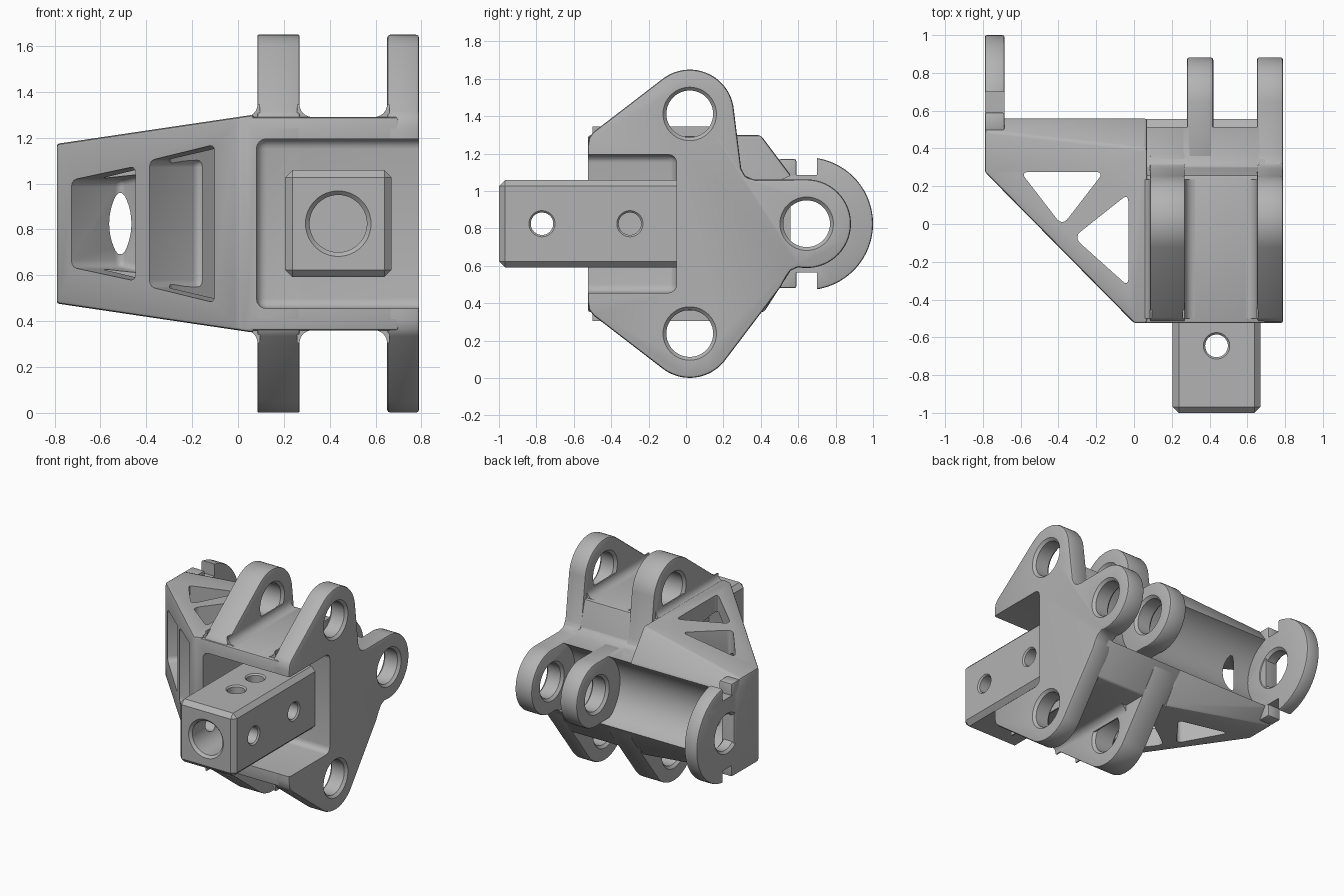
import bpy, bmesh
from math import sin, cos, radians, pi

if "Cube" in bpy.data.objects:
    bpy.data.objects.remove(bpy.data.objects["Cube"], do_unlink=True)

steel = bpy.data.materials.new("cast grey")
steel.use_nodes = True
GREY = (0.45, 0.45, 0.45, 1)
steel.diffuse_color = GREY
steel.node_tree.nodes["Principled BSDF"].inputs["Base Color"].default_value = GREY
parts = []
MID = 0.825                      # height of the symmetry plane
TOP, REAR = (0.02, 1.412), (0.645, MID)
BOTTOM = (0.02, 2 * MID - 1.412)


# ---------- helpers ----------
def along_x(u, v, d): return (d, u, v)
def along_y(u, v, d): return (u, d, v)
def along_z(u, v, d): return (u, v, d)


def bake(obj):
    dg = bpy.context.evaluated_depsgraph_get()
    mesh = bpy.data.meshes.new_from_object(obj.evaluated_get(dg))
    obj.modifiers.clear()
    obj.data = mesh


def bevel(obj, width, segments=2, angle=35):
    m = obj.modifiers.new("bevel", "BEVEL")
    m.width, m.segments, m.angle_limit = width, segments, radians(angle)
    m.limit_method = 'ANGLE'
    bake(obj)


def skin(name, rings):
    """Closed body through matching rings of points."""
    bm = bmesh.new()
    loops = [[bm.verts.new(p) for p in r] for r in rings]
    n = len(loops[0])
    for a, b in zip(loops, loops[1:]):
        for i in range(n):
            bm.faces.new((a[i], a[(i + 1) % n], b[(i + 1) % n], b[i]))
    bm.faces.new(loops[0])
    bm.faces.new(loops[-1])
    bmesh.ops.recalc_face_normals(bm, faces=bm.faces)
    mesh = bpy.data.meshes.new(name)
    bm.to_mesh(mesh)
    bm.free()
    mesh.materials.append(steel)
    obj = bpy.data.objects.new(name, mesh)
    bpy.context.collection.objects.link(obj)
    return obj


def prism(name, pts, place, d0, d1, width=0.0, segments=2):
    obj = skin(name, [[place(u, v, d) for u, v in pts] for d in (d0, d1)])
    if width:
        bevel(obj, width, segments)
    return obj


def box(name, x, y, z, width=0.0, segments=2):
    pts = [(x[0], y[0]), (x[1], y[0]), (x[1], y[1]), (x[0], y[1])]
    return prism(name, pts, along_z, z[0], z[1], width, segments)


def arc(c, r, a0, a1, n=20):
    angles = [radians(a0 + (a1 - a0) * i / n) for i in range(n + 1)]
    return [(c[0] + r * cos(a), c[1] + r * sin(a)) for a in angles]


def circle(c, r, n=48):
    return arc(c, r, 0, 360 - 360 / n, n - 1)


def bore(c, r, place, d0, d1, flare=0.018):
    """Drill cutter with a chamfer at both ends."""
    steps = [(d0 - flare, r + 2 * flare), (d0 + flare, r), (d1 - flare, r), (d1 + flare, r + 2 * flare)]
    return skin("drill", [[place(u, v, d) for u, v in circle(c, q)] for d, q in steps])


def combine(obj, tool, operation='DIFFERENCE'):
    m = obj.modifiers.new("cut", "BOOLEAN")
    m.operation, m.solver, m.object = operation, 'EXACT', tool
    bake(obj)
    bpy.data.objects.remove(tool, do_unlink=True)


def keep(obj):
    parts.append(obj)
    return obj


def pocket():
    return box("pocket_cutter", (0.08, 1.2), (-0.9, -0.05), (0.455, 1.195), 0.045, 4)


def trough():
    return prism("trough_cutter", circle(REAR, 0.27, 64), along_x, -0.69, 0.9)


# ---------- side outline of lugs and plate ----------
def outline(with_rear):
    rear = arc(REAR, 0.237, -101, 90, 30) if with_rear else [(0.56, 0.58), (0.56, 1.06)]
    return ([(-0.525, 0.41), (-0.518, 0.365), (-0.495, 0.335)]
            + arc(BOTTOM, 0.237, 232.7, 322)
            + [(0.505, 0.485), (0.535, 0.54), (0.56, 0.575)] + rear
            + [(0.37, 1.06), (0.32, 1.075), (0.295, 1.12)]
            + arc(TOP, 0.237, 10, 127.3)
            + [(-0.495, 1.315), (-0.518, 1.285), (-0.525, 1.24)])


side_plate = keep(prism("side_plate", outline(True), along_x, 0.65, 0.79, 0.014))
combine(side_plate, pocket())
for c in (TOP, BOTTOM, REAR):
    combine(side_plate, bore(c, 0.125, along_x, 0.65, 0.79))

inner_lugs = keep(prism("inner_lugs", outline(False), along_x, 0.085, 0.268, 0.014))
combine(inner_lugs, pocket())
combine(inner_lugs, trough())
for c in (TOP, BOTTOM):
    combine(inner_lugs, bore(c, 0.125, along_x, 0.085, 0.268))

rear_lug = keep(prism("rear_lug", arc(REAR, 0.237, -101, 90, 30) + [(0.3, 1.06), (0.3, 0.6)],
                      along_x, 0.28, 0.42, 0.014))
combine(rear_lug, bore(REAR, 0.125, along_x, 0.28, 0.42))

# ---------- central block ----------
core = [(-0.525, 0.36), (0.41, 0.36), (0.56, 0.575), (0.56, 1.06), (0.36, 1.06),
        (0.3, 1.09), (0.26, 1.29), (-0.525, 1.29)]
core_block = keep(prism("core_block", core, along_x, 0.02, 0.7, 0.012))
combine(core_block, pocket())
combine(core_block, trough())

# Root fillets where the lugs rise from the block
R = 0.055
for sign, label in ((1, "upper"), (-1, "lower")):
    for x, way in ((0.085, -1), (0.268, 1), (0.65, -1)):
        curve = [(x + way * R * (1 - sin(t * pi / 12)), MID + sign * (0.465 + R * (1 - cos(t * pi / 12))))
                 for t in range(7)]
        corner = [(x - way * 0.01, MID + sign * (0.465 + R)), (x - way * 0.01, MID + sign * 0.45),
                  (x + way * R, MID + sign * 0.45)]
        keep(prism(label + "_root_fillet", curve[::-1] + corner[::-1], along_y, -0.5, 0.235))


# ---------- tapered truss arm ----------
def tapered(x, y, d): return (x, y, MID + d * (0.465 + 0.148 * x))


plan = [(0.07, -0.525), (0, -0.525), (-0.79, 0.275), (-0.79, 0.56), (0.07, 0.56)]
truss_arm = keep(prism("truss_arm", plan, tapered, -1, 1))
profile = [(-0.7, 0.2), (0.32, 0.2), (0.56, 0.575), (0.56, 1.085), (0.41, 1.285), (0.3, 1.45), (-0.7, 1.45)]
combine(truss_arm, prism("arm_profile", profile, along_x, -1, 1), 'INTERSECT')
bevel(truss_arm, 0.015)
combine(truss_arm, trough())

# Triangular windows from top to bottom
for tri in ([(-0.6, 0.275), (-0.16, 0.275), (-0.38, -0.01)],
            [(-0.03, 0.16), (-0.03, -0.33), (-0.32, -0.07)]):
    combine(truss_arm, prism("window_cutter", tri, along_z, 0, 2, 0.045, 4))


# Trapezoid windows through the slanted front wall
def slanted(x, z, d): return (x + 0.707 * d, -0.522 - 1.012 * x + 0.707 * d, z)


for x0, x1, h0, h1 in ((-0.725, -0.445, 0.19, 0.25), (-0.385, -0.1, 0.275, 0.345)):
    trap = [(x0, MID - h0), (x1, MID - h1), (x1, MID + h1), (x0, MID + h0)]
    combine(truss_arm, prism("window_cutter", trap, slanted, -0.2, 0.3, 0.03, 3))

# ---------- notched end disc ----------
end_disc = keep(prism("end_disc", circle(REAR, 0.355, 72), along_x, -0.79, -0.685, 0.012))
combine(end_disc, bore(REAR, 0.13, along_x, -0.79, -0.685))
for z in ((1.085, 1.4), (0.25, 0.565)):
    combine(end_disc, box("slot_cutter", (-1, 0), (0.3, 0.7), z))
for z, label in ((1.02, "upper_tab"), (0.48, "lower_tab")):
    keep(box(label, (-0.79, -0.685), (0.495, 0.59), (z, z + 0.15), 0.01))

# ---------- square shank ----------
shank = keep(box("shank", (0.205, 0.67), (-1, 0), (0.592, 1.058), 0.032, 1))
combine(shank, bore((0.437, MID), 0.125, along_y, -1, -0.2))
for y in (-0.77, -0.3):
    combine(shank, bore((y, MID), 0.06, along_x, 0.205, 0.67, 0.01))
for y in (-0.645, -0.42):
    combine(shank, bore((0.437, y), 0.06, along_z, 0.592, 1.058, 0.01))

# ---------- shading ----------
bpy.ops.object.select_all(action='DESELECT')
for p in parts:
    p.select_set(True)
bpy.context.view_layer.objects.active = parts[0]
bpy.ops.object.shade_smooth_by_angle(angle=radians(30))
